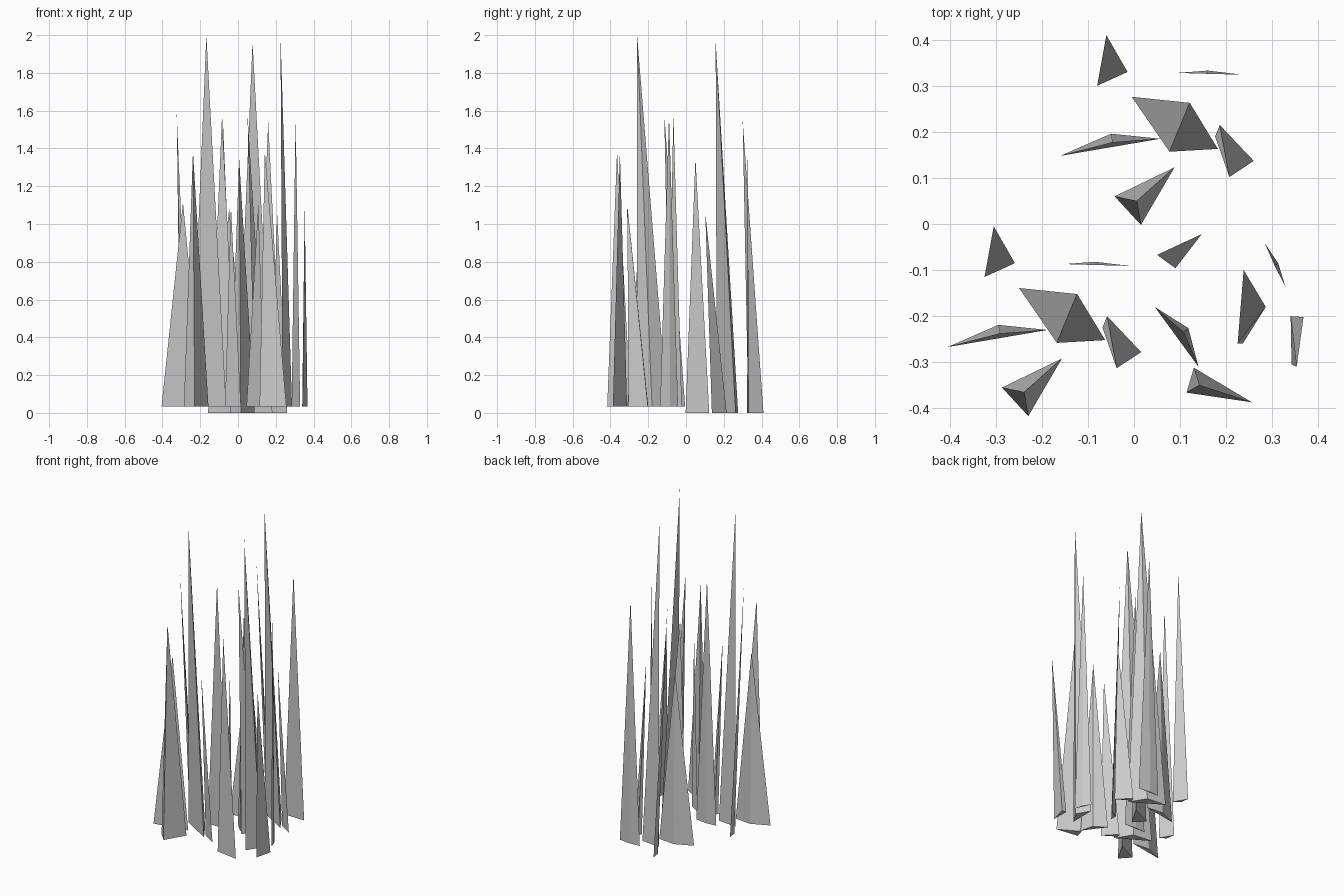
import bpy, bmesh

# Each blade: three base corners (x, y), tip (x, y), tip height above the base
TUFT = [
    ((-.06, .41), (-.014, .33), (-.052, .355), (-.08, .30), 1.55),
    ((.094, .328), (.236, .324), (.16, .333), (.16, .326), 1.54),
    ((-.005, .276), (.121, .263), (.182, .163), (.077, .157), 1.965),
    ((.186, .215), (.26, .137), (.176, .19), (.207, .102), 1.06),
    ((-.16, .148), (-.05, .196), (.057, .185), (-.047, .177), 1.08),
    ((-.042, .06), (.088, .123), (.015, -.002), (.006, .05), 1.35),
]
TURNED_TUFT = [
    ((.147, -.022), (.09, -.096), (.09, -.055), (.05, -.067), 1.55),
    ((.284, -.042), (.329, -.137), (.313, -.085), (.305, -.09), 1.54),
    ((.238, -.10), (.286, -.18), (.236, -.26), (.225, -.259), 1.965),
    ((.34, -.20), (.368, -.202), (.342, -.305), (.353, -.31), 1.06),
    ((.045, -.18), (.118, -.226), (.14, -.31), (.108, -.235), 1.08),
    ((.13, -.312), (.256, -.387), (.114, -.366), (.142, -.35), 1.35),
]


def grass_tuft(name, blades, dx, dy, z):
    """Three-sided spikes, leaning toward their tips."""
    bm = bmesh.new()
    for a, b, c, tip, height in blades:
        base = [bm.verts.new((p[0] + dx, p[1] + dy, z)) for p in (a, b, c)]
        top = bm.verts.new((tip[0] + dx, tip[1] + dy, z + height))
        bm.faces.new(base)
        for i in range(3):
            bm.faces.new((base[i], base[(i + 1) % 3], top))
    bmesh.ops.recalc_face_normals(bm, faces=bm.faces[:])
    mesh = bpy.data.meshes.new(name)
    bm.to_mesh(mesh)
    bm.free()
    obj = bpy.data.objects.new(name, mesh)
    bpy.context.collection.objects.link(obj)


# Back tuft, its copy at the front left, and a turned one at the front right
grass_tuft("grass_tuft_back", TUFT, 0, 0, 0)
grass_tuft("grass_tuft_front_left", TUFT, -.2445, -.415, .035)
grass_tuft("grass_tuft_front_right", TURNED_TUFT, 0, 0, .035)
